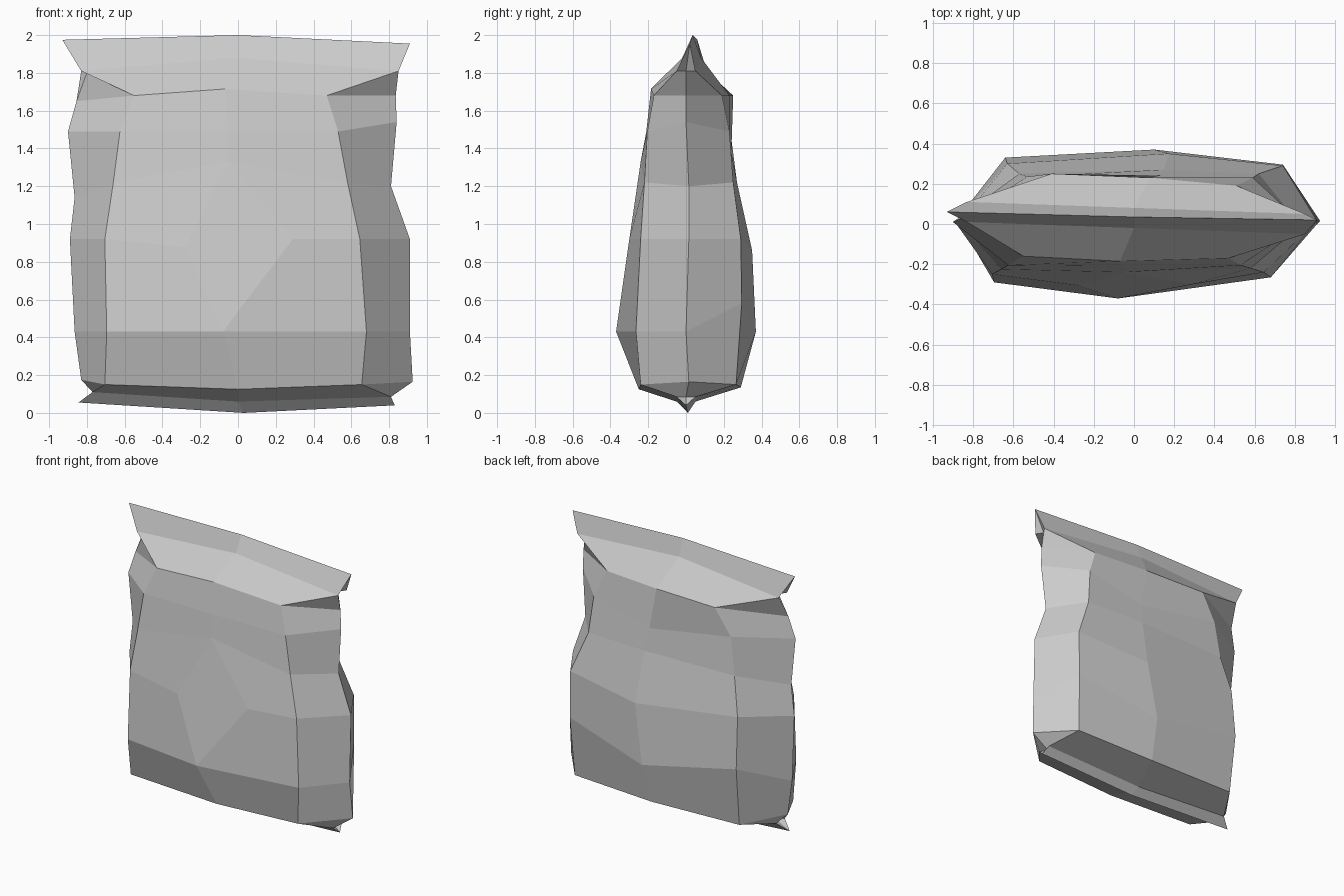
import bpy
import bmesh

default_cube = bpy.data.objects.get("Cube")
if default_cube:
    bpy.data.objects.remove(default_cube, do_unlink=True)


def make_material(name, color):
    material = bpy.data.materials.new(name)
    material.use_nodes = True
    material.diffuse_color = color
    material.node_tree.nodes["Principled BSDF"].inputs["Base Color"].default_value = color
    return material


# Heights of the body rings, from the shoulder down to the base fold
RING_HEIGHTS = [1.68, 1.49, 1.22, 0.92, 0.43, 0.15]

# Welded fins: each closes to one line running right, middle, left
TOP_FIN = {"right": (0.91, 0.02, 1.955), "middle": (0, 0.035, 2), "left": (-0.93, 0.06, 1.975)}
BASE_FIN = {"right": (0.83, 0, 0.04), "middle": (0.03, 0.01, 0), "left": (-0.845, 0, 0.055)}

# Centre of the pinched neck beside each fin
TOP_NECK = {"right": (0.85, 0, 1.81), "middle": (0, 0.03, 1.88), "left": (-0.83, 0.06, 1.81)}
BASE_NECK = {"right": (0.81, 0, 0.085), "middle": (0, 0, 0.06), "left": (-0.77, 0, 0.11)}

# Seams counter-clockwise: side, facing (-1 front, 0 gusset, 1 back),
# then x, y and an optional own height at each body ring
SEAMS = [
    ("left", -1, [(-0.55, -0.16), (-0.625, -0.205), (-0.66, -0.225),
                  (-0.705, -0.25), (-0.695, -0.29), (-0.705, -0.24)]),
    ("middle", -1, [(-0.07, -0.185, 1.715), (-0.05, -0.21), (-0.05, -0.24, 1.33),
                    (-0.28, -0.305, 0.88), (-0.08, -0.37), (0, -0.25, 0.125)]),
    ("middle", -1, [(-0.07, -0.185, 1.715), (-0.05, -0.21), (-0.05, -0.24, 1.33),
                    (0.29, -0.3), (-0.08, -0.37), (0, -0.25, 0.125)]),
    ("right", -1, [(0.47, -0.17), (0.53, -0.205), (0.58, -0.22),
                   (0.645, -0.24), (0.68, -0.265), (0.655, -0.24)]),
    ("right", 0, [(0.835, 0, 1.68), (0.84, 0, 1.54), (0.81, 0.015, 1.2),
                  (0.91, 0.015), (0.91, 0), (0.925, 0.015, 0.165)]),
    ("right", 1, [(0.51, 0.19), (0.59, 0.23), (0.62, 0.25),
                  (0.74, 0.29), (0.74, 0.295, 0.58), (0.72, 0.265)]),
    ("middle", 1, [(0.08, 0.23), (0.13, 0.24, 1.38), (0.15, 0.27),
                   (0.17, 0.35, 0.86), (0.1, 0.37), (0.08, 0.29, 0.135)]),
    ("left", 1, [(-0.41, 0.25), (-0.53, 0.235), (-0.57, 0.25),
                 (-0.63, 0.3, 0.95), (-0.64, 0.33, 0.58), (-0.63, 0.28)]),
    ("left", 0, [(-0.855, 0.03, 1.65), (-0.9, 0.01), (-0.865, 0.01, 1.14),
                 (-0.89, 0.01), (-0.865, 0), (-0.83, 0, 0.175)]),
]


def neck_point(center, facing):
    """Spread the neck to front and back; tuck the gusset inward."""
    x, y, z = center
    tuck = 1 if facing else 0.96
    return (x * tuck, y + facing * 0.05, z)


def seam_points(side, facing, body):
    """Full run of a seam from the top fin to the base fin."""
    points = [TOP_FIN[side], neck_point(TOP_NECK[side], facing)]
    for point, height in zip(body, RING_HEIGHTS):
        points.append(point if len(point) > 2 else (*point, height))
    return points + [neck_point(BASE_NECK[side], facing), BASE_FIN[side]]


# Crumpled pouch: skin the seams, then weld the fins shut
bm = bmesh.new()
columns = [[bm.verts.new(p) for p in seam_points(*seam)] for seam in SEAMS]
for this, following in zip(columns, columns[1:] + columns[:1]):
    for k in range(len(this) - 1):
        bm.faces.new((this[k + 1], following[k + 1], following[k], this[k]))
bmesh.ops.remove_doubles(bm, verts=bm.verts, dist=0.0005)
bmesh.ops.recalc_face_normals(bm, faces=bm.faces)

mesh = bpy.data.meshes.new("pouch")
bm.to_mesh(mesh)
bm.free()
mesh.materials.append(make_material("light grey foil", (0.6, 0.6, 0.6, 1)))
pouch = bpy.data.objects.new("pouch", mesh)
bpy.context.collection.objects.link(pouch)
